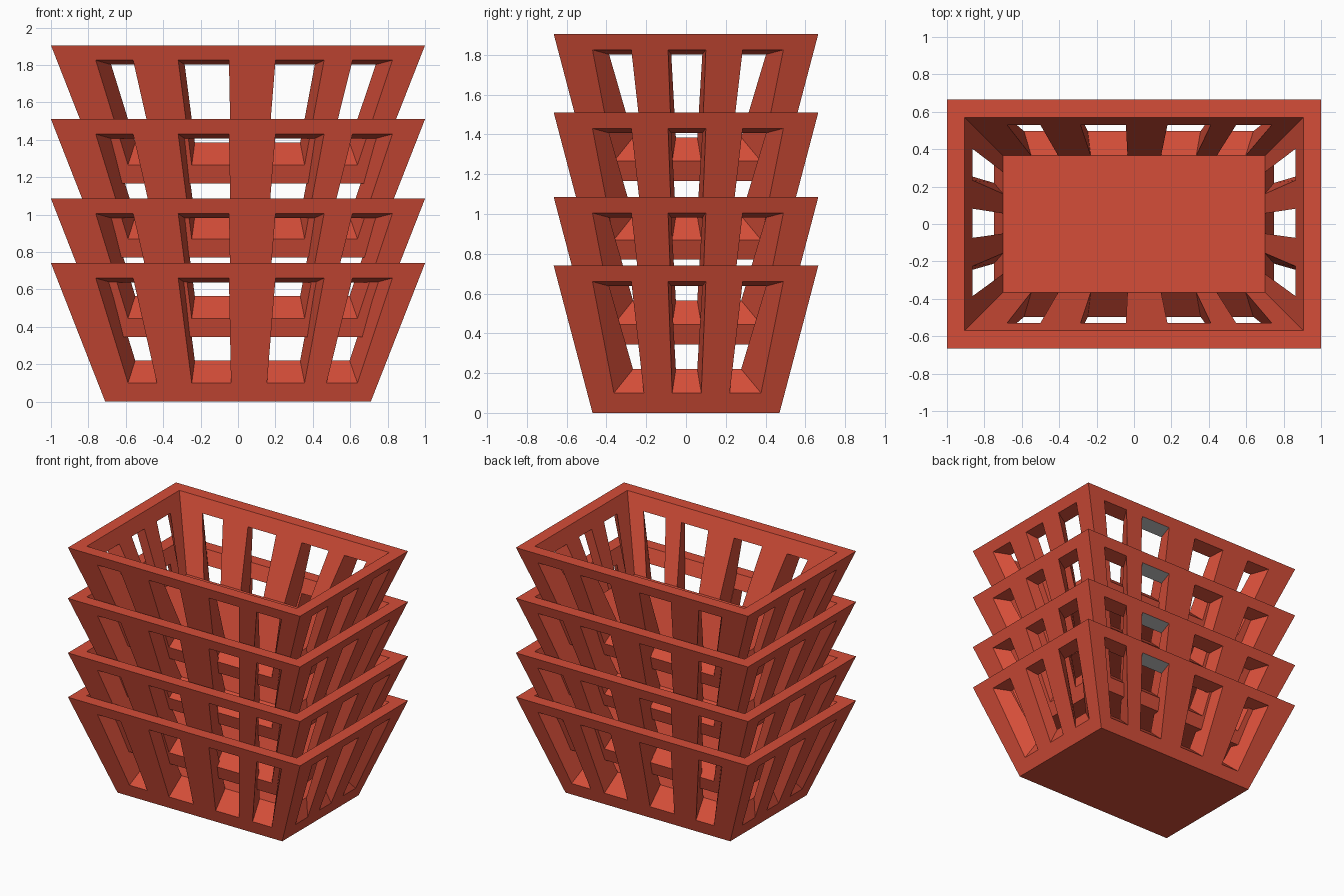
import bpy, bmesh, math

if "Cube" in bpy.data.objects:
    bpy.data.objects.remove(bpy.data.objects["Cube"])

# Flat colours
def material(name, rgb):
    m = bpy.data.materials.new(name)
    m.diffuse_color = (*rgb, 1)
    m.use_nodes = True
    m.node_tree.nodes["Principled BSDF"].inputs["Base Color"].default_value = m.diffuse_color
    return m

red = material("basket red", (0.66, 0.075, 0.04))
grey = material("plain grey", (0.5, 0.5, 0.5))

# Wall levels: bottom, window sill, window lintel, rim
OUT_Z = (0.0, 0.10, 0.66, 0.74)
IN_Z = (0.22, 0.22, 0.637, 0.74)
# Window edges as fractions of the wall half width
LONG = (-1, -0.785, -0.579, -0.33, -0.05, 0.207, 0.475, 0.632, 0.852, 1)
SHORT = (-1, -0.73, -0.427, -0.14, 0.155, 0.4425, 0.76, 1)


def half_size(inner, row):
    """Half width in x and y plus height of the tapered shell at a row."""
    if inner:
        z = IN_Z[row]
        t = (z - 0.22) / 0.52
        return 0.70 + 0.205 * t, 0.365 + 0.205 * t, z
    z = OUT_Z[row]
    t = z / 0.74
    return 0.71 + 0.29 * t, 0.47 + 0.195 * t, z


def add_wall(bm, along_x, sign):
    cols = LONG if along_x else SHORT

    def v(inner, c, r):
        hx, hy, z = half_size(inner, r)
        u = cols[c]
        co = (u * hx, sign * hy, z) if along_x else (sign * hx, u * hy, z)
        return bm.verts.new(co)

    def quad(*pts):
        return bm.faces.new([v(*p) for p in pts])

    for c in range(len(cols) - 1):
        window = c % 2 == 1
        d = c + 1
        for r in range(3):
            if window and r == 1:
                continue
            quad((0, c, r), (0, d, r), (0, d, r + 1), (0, c, r + 1))
            if r > 0:
                quad((1, c, r), (1, d, r), (1, d, r + 1), (1, c, r + 1))
        # flat rim
        quad((0, c, 3), (0, d, 3), (1, d, 3), (1, c, 3))
        if window:
            # sill, lintel and the two side reveals
            quad((0, c, 1), (0, d, 1), (1, d, 1), (1, c, 1))
            lintel = quad((0, c, 2), (0, d, 2), (1, d, 2), (1, c, 2))
            if along_x and sign > 0 and c == 5:
                lintel.material_index = 1
            for k in (c, d):
                quad((0, k, 1), (0, k, 2), (1, k, 2), (1, k, 1))


# One basket mesh
bm = bmesh.new()
for along_x in (True, False):
    for sign in (-1, 1):
        add_wall(bm, along_x, sign)
bmesh.ops.remove_doubles(bm, verts=bm.verts[:], dist=0.0005)
# underside and inner floor
for level in (0.0, 0.22):
    ring = [p for p in bm.verts if abs(p.co.z - level) < 1e-4]
    ring.sort(key=lambda p: math.atan2(p.co.y, p.co.x))
    bm.faces.new(ring)
bmesh.ops.recalc_face_normals(bm, faces=bm.faces[:])
mesh = bpy.data.meshes.new("basket")
bm.to_mesh(mesh)
bm.free()
mesh.materials.append(red)
mesh.materials.append(grey)

# Stack of four nested baskets
for i, z in enumerate((0.0, 0.345, 0.77, 1.165)):
    ob = bpy.data.objects.new(f"basket_{i + 1}", mesh)
    ob.location.z = z
    bpy.context.collection.objects.link(ob)
